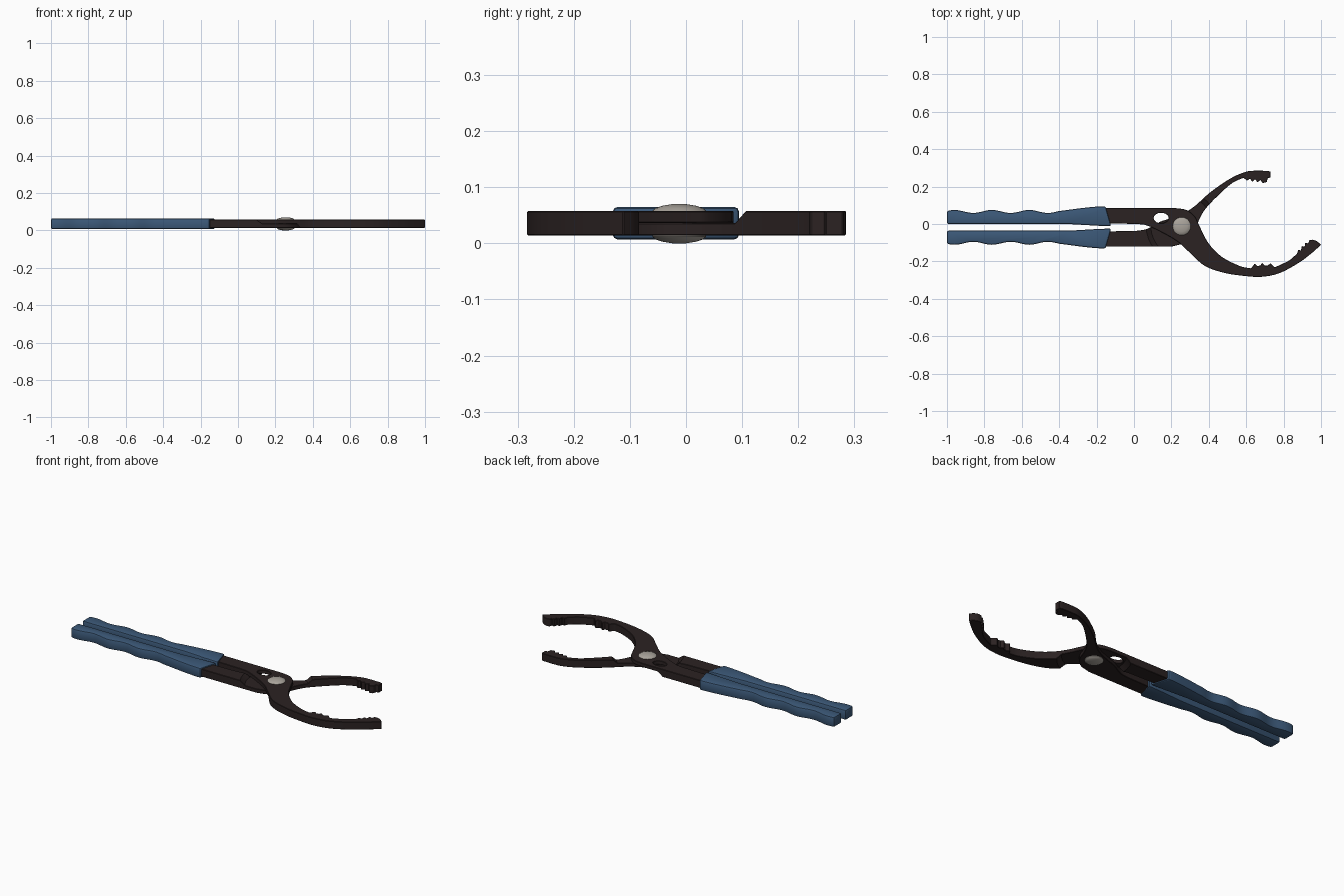
import bpy, bmesh, math
from mathutils import Vector

if "Cube" in bpy.data.objects:
    bpy.data.objects.remove(bpy.data.objects["Cube"])

PIVOT = (0.255, -0.012)
MID_Y = -0.018          # symmetry line between the two handles
Z0, ZM, Z1 = 0.014, 0.0365, 0.058


def material(name, rgb):
    m = bpy.data.materials.new(name)
    m.diffuse_color = (*rgb, 1)
    m.use_nodes = True
    m.node_tree.nodes["Principled BSDF"].inputs["Base Color"].default_value = m.diffuse_color
    return m


DARK = material("dark_steel", (0.024, 0.016, 0.016))
BLUE = material("blue_rubber", (0.045, 0.10, 0.19))
SILVER = material("rivet_silver", (0.40, 0.37, 0.33))


def curve(pts, n=4):
    """Smooth curve through the points."""
    p = [Vector(q) for q in pts]
    p = [2 * p[0] - p[1]] + p + [2 * p[-1] - p[-2]]
    out = []
    for i in range(1, len(p) - 2):
        a, b, c, d = p[i - 1:i + 3]
        for k in range(n):
            t = k / n
            v = 0.5 * (2 * b + (c - a) * t + (2 * a - 5 * b + 4 * c - d) * t ** 2
                       + (3 * b - a - 3 * c + d) * t ** 3)
            out.append((v.x, v.y))
    return out + [tuple(pts[-1])]


def finish(name, bm, mat):
    bmesh.ops.recalc_face_normals(bm, faces=bm.faces)
    me = bpy.data.meshes.new(name)
    bm.to_mesh(me)
    bm.free()
    ob = bpy.data.objects.new(name, me)
    bpy.context.collection.objects.link(ob)
    if mat:
        me.materials.append(mat)
    return ob


def plate(name, pts, z0, z1, mat):
    """Flat outline extruded from z0 to z1."""
    bm = bmesh.new()
    f = bm.faces.new([bm.verts.new((x, y, z0)) for x, y in pts])
    r = bmesh.ops.extrude_face_region(bm, geom=[f])
    for v in r["geom"]:
        if isinstance(v, bmesh.types.BMVert):
            v.co.z = z1
    return finish(name, bm, mat)


def lathe(name, profile, mat, centre=PIVOT, n=32, sy=1.0):
    """Closed solid of revolution from (radius, z) rings."""
    bm = bmesh.new()
    rings = [[bm.verts.new((centre[0] + r * math.cos(2 * math.pi * k / n),
                            centre[1] + sy * r * math.sin(2 * math.pi * k / n), z))
              for k in range(n)] for r, z in profile]
    for a, b in zip(rings, rings[1:]):
        for k in range(n):
            bm.faces.new((a[k], a[(k + 1) % n], b[(k + 1) % n], b[k]))
    bm.faces.new(rings[0])
    bm.faces.new(rings[-1])
    return finish(name, bm, mat)


def activate(ob):
    bpy.ops.object.select_all(action='DESELECT')
    ob.select_set(True)
    bpy.context.view_layer.objects.active = ob


def cut(ob, cutter):
    activate(ob)
    m = ob.modifiers.new("cut", 'BOOLEAN')
    m.object, m.operation, m.solver = cutter, 'DIFFERENCE', 'EXACT'
    bpy.ops.object.modifier_apply(modifier=m.name)
    bpy.data.objects.remove(cutter)


def smooth(ob, bevel=0, segments=2):
    activate(ob)
    if bevel:
        m = ob.modifiers.new("soft_edges", 'BEVEL')
        m.width, m.segments = bevel, segments
        m.limit_method, m.angle_limit = 'ANGLE', math.radians(45)
        bpy.ops.object.modifier_apply(modifier=m.name)
    bpy.ops.object.shade_smooth_by_angle(angle=math.radians(32))


# Arm with the upper handle and the long lower jaw (upper layer at the hub)
arm = [(-0.4, 0.01), (-0.4, 0.06), (-0.15, 0.085)]
arm += curve([(0.22, 0.085), (0.28, 0.075), (0.325, 0.04), (0.345, 0.0), (0.396, -0.10),
              (0.47, -0.176), (0.567, -0.225), (0.626, -0.237)])
arm += [(0.645, -0.212), (0.66, -0.225), (0.675, -0.222), (0.685, -0.208), (0.70, -0.222),
        (0.715, -0.222), (0.73, -0.21), (0.752, -0.232)]                 # middle teeth
arm += curve([(0.79, -0.215), (0.834, -0.192), (0.872, -0.158)])
arm += [(0.878, -0.138), (0.893, -0.142), (0.896, -0.118), (0.912, -0.122), (0.916, -0.10),
        (0.932, -0.104), (0.937, -0.087)]                                # tip teeth
arm += curve([(0.957, -0.084), (0.978, -0.092), (1.0, -0.112)], 3)
arm += curve([(0.957, -0.15), (0.888, -0.203), (0.78, -0.262), (0.684, -0.282), (0.594, -0.278),
              (0.487, -0.262), (0.38, -0.225), (0.30, -0.155), (0.235, -0.095),
              (0.15, -0.045), (0.07, -0.008), (0.02, 0.0)])
long_arm = plate("long_jaw_arm", arm, Z0, Z1, DARK)
cut(long_arm, lathe("hub_cutter", [(0.20, -0.01), (0.19, Z0), (0.165, ZM)], None))
cut(long_arm, lathe("slot_cutter", [(0.04, -0.1), (0.04, 0.2)], None, (0.145, 0.032), 20, 0.7))
smooth(long_arm, 0.002, 1)

# Arm with the lower handle and the short upper jaw (lower layer at the hub)
arm = [(-0.4, -0.046), (-0.4, -0.096), (-0.15, -0.121)]
arm += curve([(0.20, -0.121), (0.27, -0.10), (0.32, -0.05), (0.345, 0.015), (0.385, 0.085),
              (0.47, 0.172), (0.53, 0.222), (0.585, 0.247)])
arm += [(0.605, 0.232), (0.62, 0.243), (0.632, 0.226), (0.648, 0.24), (0.66, 0.222),
        (0.675, 0.236), (0.688, 0.219), (0.71, 0.224), (0.715, 0.246), (0.73, 0.248), (0.73, 0.28)]
arm += curve([(0.715, 0.284), (0.647, 0.285), (0.594, 0.278), (0.513, 0.242), (0.406, 0.168),
              (0.33, 0.10), (0.27, 0.06), (0.20, 0.032), (0.14, 0.012), (0.07, -0.026), (0.02, -0.036)])
short_arm = plate("short_jaw_arm", arm, Z0, Z1, DARK)
cut(short_arm, lathe("hub_cutter", [(0.165, ZM), (0.19, Z1), (0.20, 0.09)], None))
smooth(short_arm, 0.002, 1)

# Wavy rubber grips, mirrored across the handle gap
outer = [(-1 + 0.02 * i, 0.067 + 0.008 * math.cos(2 * math.pi * (-0.04 + 0.02 * i) / 0.2))
         for i in range(31)]
outer += curve([(-0.37, 0.073), (-0.28, 0.085), (-0.2, 0.093), (-0.152, 0.095)], 3)
grip = outer + [(-0.122, -0.012), (-0.2, -0.009), (-0.35, 0.0), (-1, 0.0)]
for name, side in (("upper_grip", 1), ("lower_grip", -1)):
    pts = [(x, MID_Y + side * (y - MID_Y)) for x, y in grip]
    smooth(plate(name, pts, 0.007, 0.065, BLUE), 0.009, 2)

# Domed pivot rivet
dome = [(0.012, 0.0), (0.03, 0.003), (0.042, 0.007), (0.048, 0.012)]
rivet = lathe("pivot_rivet", dome + [(r, 0.07 - z) for r, z in reversed(dome)], SILVER)
smooth(rivet)
